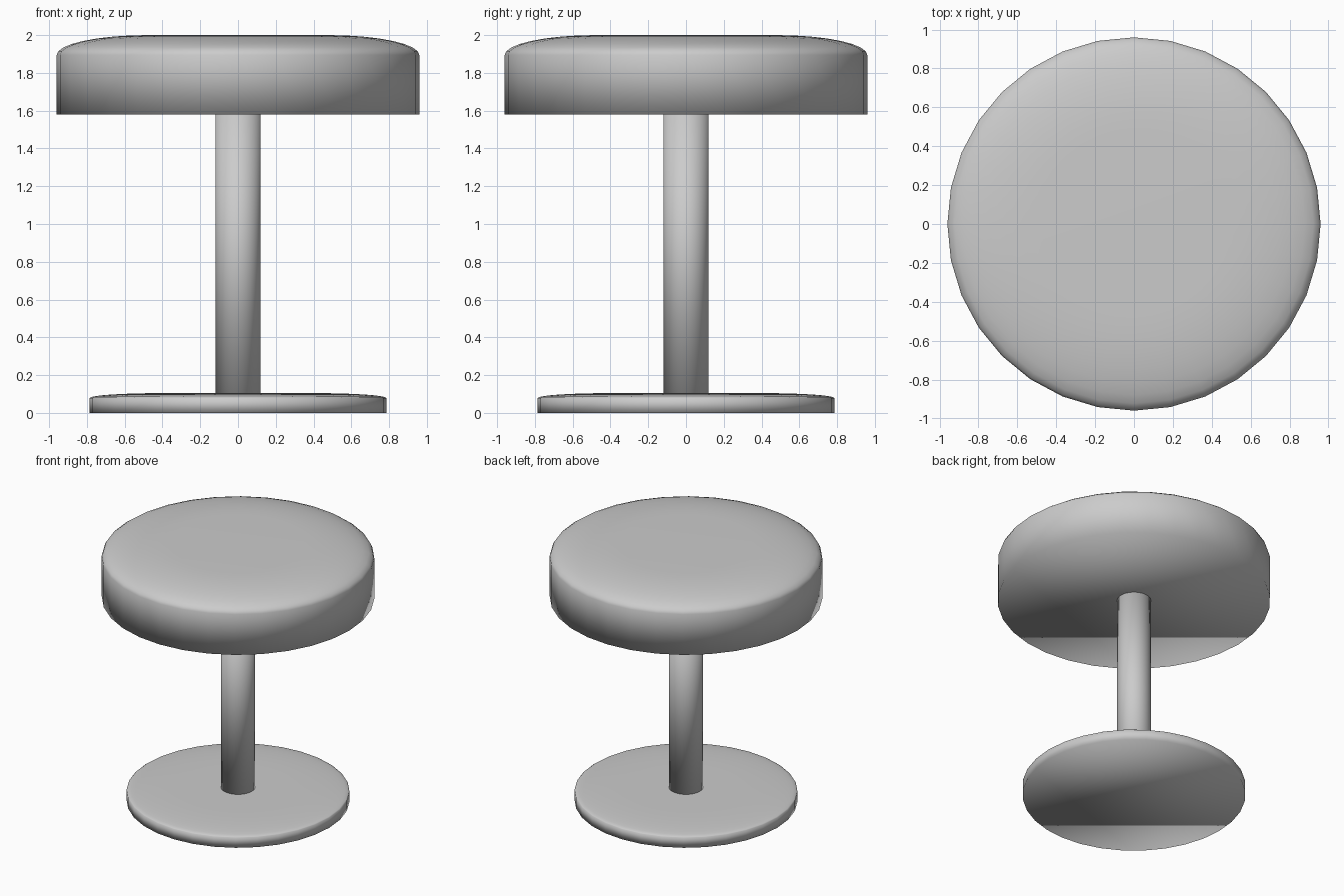
import bpy, bmesh

if "Cube" in bpy.data.objects:
    bpy.data.objects.remove(bpy.data.objects["Cube"])

SIDES = 32


def disc(name, radius, z0, z1, rounding=0.0, segments=8):
    """Upright cylinder; its top rim is rounded in unit space, then squashed to size."""
    bm = bmesh.new()
    bmesh.ops.create_cone(bm, cap_ends=True, segments=SIDES,
                          radius1=1, radius2=1, depth=2)
    # put a corner exactly on the x axis and y axis so the widths match
    if rounding:
        rim = [e for e in bm.edges if all(v.co.z > 0.99 for v in e.verts)]
        bmesh.ops.bevel(bm, geom=rim, offset=rounding, segments=segments,
                        profile=0.5, affect='EDGES')
    for v in bm.verts:
        v.co.x *= radius
        v.co.y *= radius
        v.co.z = z0 + (v.co.z + 1) * (z1 - z0) / 2
    for f in bm.faces:
        f.smooth = True
    mesh = bpy.data.meshes.new(name)
    bm.to_mesh(mesh)
    bm.free()
    obj = bpy.data.objects.new(name, mesh)
    bpy.context.collection.objects.link(obj)
    return obj


# Round floor plate with a softly domed top
disc("base_plate", 0.785, 0.0, 0.105, rounding=0.5)
# Central column
disc("column", 0.12, 0.05, 1.62)
# Padded seat with a domed top and flat underside
disc("seat", 0.96, 1.58, 2.0, rounding=0.5)
